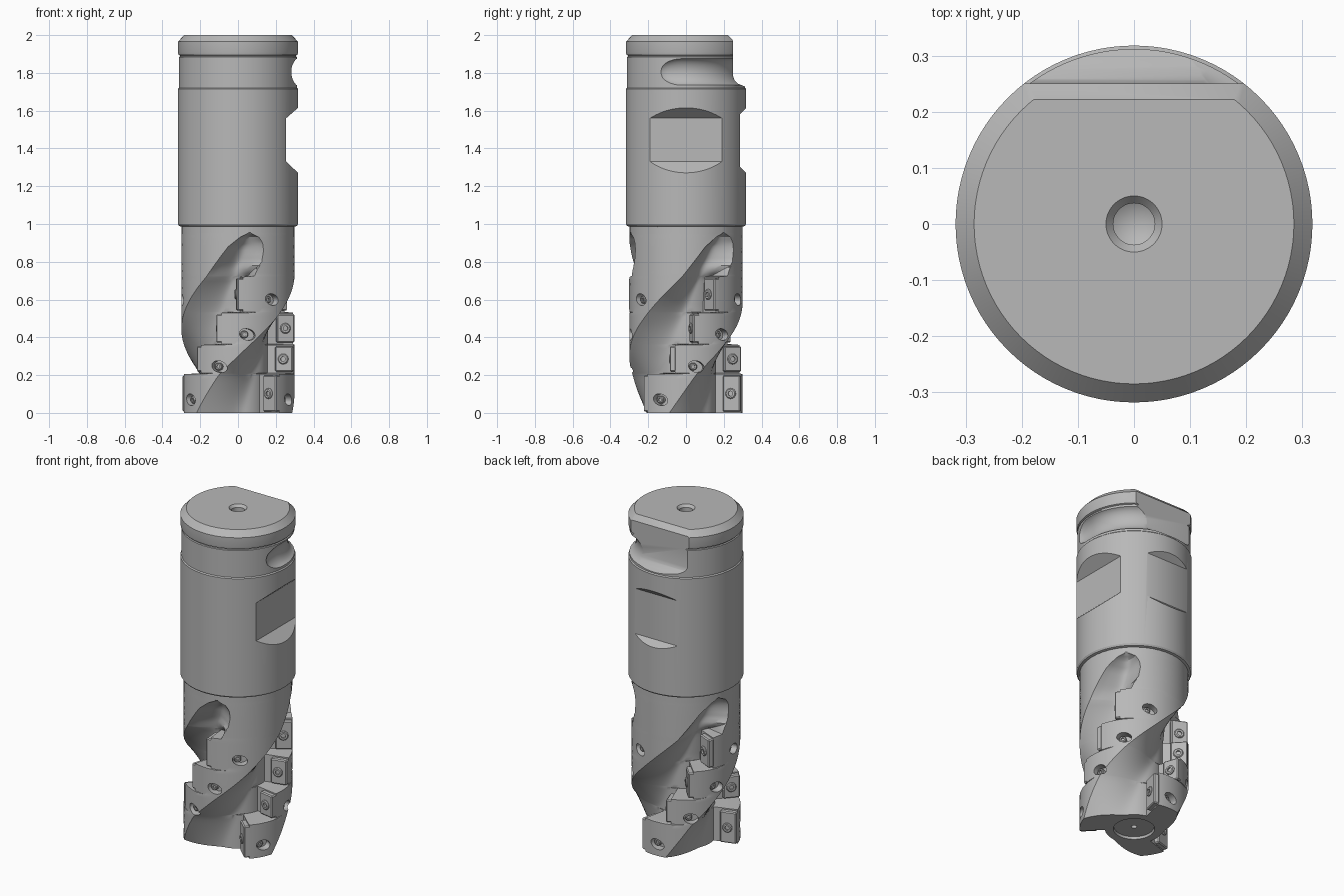
import bpy, bmesh, math
from mathutils import Matrix, Vector

if "Cube" in bpy.data.objects:
    bpy.data.objects.remove(bpy.data.objects["Cube"], do_unlink=True)

steel = bpy.data.materials.new("steel_grey")
steel.use_nodes = True
GREY = (0.48, 0.48, 0.48, 1)
steel.diffuse_color = GREY
steel.node_tree.nodes["Principled BSDF"].inputs["Base Color"].default_value = GREY


def rot(deg, axis="Z"):
    return Matrix.Rotation(math.radians(deg), 4, axis)


def finish(name, bm):
    bmesh.ops.recalc_face_normals(bm, faces=bm.faces)
    me = bpy.data.meshes.new(name)
    bm.to_mesh(me)
    bm.free()
    me.materials.append(steel)
    ob = bpy.data.objects.new(name, me)
    bpy.context.collection.objects.link(ob)
    return ob


def loft(bm, rings, close=True):
    """Skin between closed rings of vertices; a one-vertex ring is a pole."""
    for a, b in zip(rings, rings[1:]):
        n = max(len(a), len(b))
        for i in range(n):
            j = (i + 1) % n
            if len(a) == 1:
                bm.faces.new((a[0], b[j], b[i]))
            elif len(b) == 1:
                bm.faces.new((a[i], a[j], b[0]))
            else:
                bm.faces.new((a[i], a[j], b[j], b[i]))
    for r in (rings[0], rings[-1]):
        if len(r) > 1:
            bm.faces.new(r)


def revolve(bm, profile, n, mat=Matrix.Identity(4)):
    rings = []
    for r, z in profile:
        m = n if r > 0 else 1
        rings.append([bm.verts.new(mat @ Vector((r * math.cos(2 * math.pi * i / n),
                                                 r * math.sin(2 * math.pi * i / n), z))) for i in range(m)])
    loft(bm, rings)


def prism(profile, half, deg):
    """Cutter: (outward, z) profile extruded sideways, turned to face deg."""
    bm = bmesh.new()
    loft(bm, [[bm.verts.new(rot(deg) @ Vector((d, s, z))) for d, z in profile] for s in (-half, half)])
    return finish("cutter", bm)


def cut(ob, cutter):
    cutter.hide_render = True
    mod = ob.modifiers.new("cut", "BOOLEAN")
    mod.operation, mod.solver, mod.object = "DIFFERENCE", "EXACT", cutter
    bpy.context.view_layer.objects.active = ob
    bpy.ops.object.modifier_apply(modifier=mod.name)
    bpy.data.objects.remove(cutter, do_unlink=True)


def smooth(ob, deg=30):
    bpy.ops.object.select_all(action="DESELECT")
    ob.select_set(True)
    bpy.context.view_layer.objects.active = ob
    bpy.ops.object.shade_smooth_by_angle(angle=math.radians(deg))


def interp(table, z):
    for (z0, v0), (z1, v1) in zip(table, table[1:]):
        if z <= z1:
            return v0 + (v1 - v0) * max(0, z - z0) / (z1 - z0)
    return table[-1][1]


# Shank with collar, groove and centre hole
bm = bmesh.new()
revolve(bm, [(0, .985), (.298, .985), (.312, .99), (.318, 1.0), (.318, 1.715), (.312, 1.721),
             (.312, 1.884), (.306, 1.887), (.306, 1.892), (.315, 1.896), (.318, 1.91), (.318, 1.965),
             (.285, 2.0), (.05, 2.0), (.037, 1.985), (.037, 1.91), (0, 1.89)], 96)
shank = finish("shank", bm)

# Clamping flats on the left and back
cut(shank, prism([(.255, 1.33), (.255, 1.56), (.335, 1.63), (.4, 1.63), (.4, 1.255), (.335, 1.255)], .22, 0))
cut(shank, prism([(.285, 1.305), (.285, 1.58), (.335, 1.63), (.4, 1.63), (.4, 1.255), (.335, 1.255)], .22, 90))

# Back flat with chamfered top edge and curved run-out
cut(shank, prism([(.222, 2.1), (.222, 2.0), (.25, 1.97), (.25, 1.78), (.257, 1.76), (.275, 1.743),
                  (.325, 1.723), (.5, 1.72), (.5, 2.1)], .4, 90))

# Dished slot sweeping round the side
bm = bmesh.new()
rings = []
for i in range(33):
    a = i / 32
    s = math.sqrt(max(.01, 1 - (1 - min(1, a / .2)) ** 2))
    m = rot(-27 + 117 * a)
    rings.append([bm.verts.new(m @ Vector((.33 + .055 * s * math.cos(k * math.pi / 12), 0,
                                           1.805 + .075 * s * math.sin(k * math.pi / 12)))) for k in range(24)])
loft(bm, rings)
cut(shank, finish("cutter", bm))
smooth(shank)

# Fluted body: edge angles (degrees) and depth by height, three flutes
R = 0.30
LEFT = [(0, -257), (.2, -230), (.35, -200), (.5, -168), (.6, -148), (.72, -124), (.82, -109),
        (.88, -100), (.93, -88), (.95, -80), (1, -80)]
RIGHT = [(.725, -73), (.76, -70), (.8, -64), (.86, -62), (.9, -63), (.93, -67), (.95, -75), (1, -75)]
DEPTH = [(0, .14), (.55, .14), (.7, .125), (.8, .105), (.88, .08), (.93, .045), (.95, .006), (.956, 0), (1, 0)]
# insert rows: bottom, top, edge angle, pocket angle
ROWS = [(0, .205, -163, -147), (.21, .36, -131, -109.5), (.365, .53, -107, -80.5), (.535, .72, -85, -53)]


def ring_points(z):
    left, depth = interp(LEFT, z), interp(DEPTH, z)
    right = next((a for z0, z1, a, _ in ROWS if z0 - 1e-4 <= z <= z1 + 1e-4), None)
    if right is None:
        right = interp(RIGHT, z)
    blend = min(1, max(0, (z - .72) / .06))
    eps = 1.2
    width = interp([(0, 95), (.35, 86), (.5, 71), (.6, 62), (.72, 50), (1, 50)], z)
    if z > .72:
        width = right - left
    mid = left + .6 * (min(width, right - left) - eps)
    angles = [left + (mid - left) * i / 10 for i in range(10)]
    angles += [mid + (right - eps - mid) * i / 8 for i in range(9)]
    pts = []
    for a in angles:
        u = (a - left) / (right - eps - left)
        ramp = math.sin(math.pi / 2 * min(1, (a - left) / (.6 * width)))
        f = (1 - blend) * ramp + blend * math.sin(math.pi * min(1, u)) ** .8
        pts.append((R - depth * f, a))
    r_end = pts[-1][0]
    pts += [(r_end + (R - r_end) * k / 3, right - eps + eps * k / 3) for k in (1, 2, 3)]
    end = left + 120
    pts += [(R, right + (end - right) * k / 14) for k in range(1, 14)]
    return [(r, a + 120 * s) for s in range(3) for r, a in pts]


heights = [z0 + (z1 - z0) * i / 8 for z0, z1, _, _ in ROWS for i in range(9)]
heights += [.725, .74, .76, .78, .8, .82, .84, .86, .88, .895, .91, .92, .93, .94, .95, .956, .987]
bm = bmesh.new()
loft(bm, [[bm.verts.new((r * math.cos(math.radians(a)), r * math.sin(math.radians(a)), z))
           for r, a in ring_points(z)] for z in heights])
body = finish("fluted_body", bm)

# Dished recess and coolant hole under the body
bm = bmesh.new()
revolve(bm, [(0, -.02), (.12, -.02), (.11, .014), (.016, .014), (.016, .06), (0, .06)], 32)
cut(body, finish("cutter", bm))

# Inserts, screws, land pockets and pins, repeated round the body
pockets, inserts, screws, pins = (bmesh.new() for _ in range(4))
for s in range(3):
    for z0, z1, edge, pocket in ROWS:
        zc, h = (z0 + z1) / 2, z1 - z0 - .015
        face = Matrix.Translation((0, 0, zc)) @ rot(edge + 120 * s)
        tip = bmesh.ops.create_cube(inserts, size=1, matrix=face @ Matrix.Translation((.253, -.012, 0))
                                    @ Matrix.Diagonal((.095, .036, h, 1)))
        edges = list({e for v in tip["verts"] for e in v.link_edges})
        bmesh.ops.bevel(inserts, geom=edges, offset=.006, segments=1, affect="EDGES")
        revolve(screws, [(0, -.02), (.028, -.02), (.028, .006), (.023, .011), (.013, .011), (.013, .002), (0, .002)],
                16, face @ Matrix.Translation((.25, -.028, 0)) @ rot(90, "X"))
        hole = Matrix.Translation((0, 0, (.07, .245, .415, .6)[[r[0] for r in ROWS].index(z0)])) @ rot(pocket + 120 * s)
        out = hole @ rot(90, "Y")
        revolve(pockets, [(0, .255), (1, .255), (1, .34), (0, .34)], 24,
                out @ rot(-15) @ Matrix.Diagonal((.03, .043, 1, 1)))
        revolve(pins, [(0, .24), (.02, .24), (.02, .277), (.016, .281), (.009, .281), (.009, .273), (0, .273)],
                16, out @ Matrix.Translation((0, -.012, 0)))
cut(body, finish("cutter", pockets))
smooth(body)
finish("cutting_inserts", inserts)
smooth(finish("insert_screws", screws))
smooth(finish("pocket_pins", pins))
